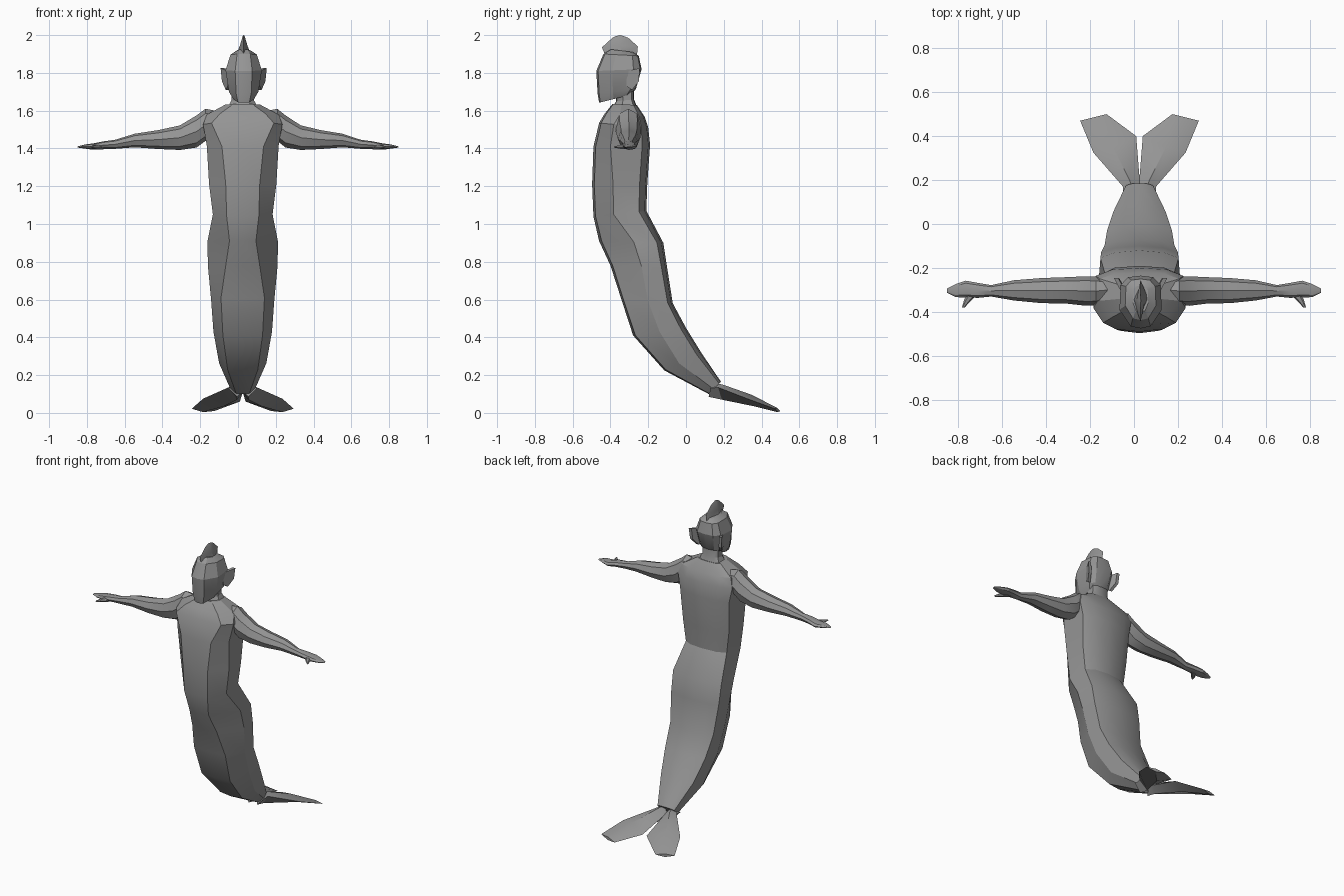
import bpy, bmesh, math
from mathutils import Vector

grey = bpy.data.materials.new("stone grey")
grey.diffuse_color = (0.3, 0.3, 0.3, 1)
CX = 0.025  # body midline


def finish(name, bm):
    bmesh.ops.remove_doubles(bm, verts=bm.verts, dist=0.0005)
    bmesh.ops.recalc_face_normals(bm, faces=bm.faces)
    me = bpy.data.meshes.new(name)
    bm.to_mesh(me)
    bm.free()
    me.materials.append(grey)
    ob = bpy.data.objects.new(name, me)
    bpy.context.collection.objects.link(ob)
    bpy.ops.object.select_all(action='DESELECT')
    ob.select_set(True)
    bpy.context.view_layer.objects.active = ob
    bpy.ops.object.shade_smooth_by_angle(angle=math.radians(25))
    return ob


def loft(name, rings):
    """Skin a list of equal-length point rings and cap both ends."""
    bm = bmesh.new()
    rows = [[bm.verts.new(p) for p in r] for r in rings]
    n = len(rows[0])
    for a, b in zip(rows, rows[1:]):
        for i in range(n):
            j = (i + 1) % n
            bm.faces.new((a[i], a[j], b[j], b[i]))
    bm.faces.new(rows[0])
    bm.faces.new(rows[-1])
    return finish(name, bm)


def section(front, back, w, fw, t1=0.38, t2=0.86, bw=0.6, bulge=0.04, x=CX):
    """Ten-sided ring between a front and a back point (y, z)."""
    f, b = Vector(front), Vector(back)
    half = [(0, 0), (fw, bulge), (w, t1), (w * 0.95, t2), (w * bw, 0.97), (0, 1)]
    pts = half + [(-u, t) for u, t in half[-2:0:-1]]
    return [(x + u, *(f.lerp(b, t))) for u, t in pts]


# Torso and tail, top to bottom: front point, back point, half width, front panel half width
loft("torso_and_tail", [
    section((-0.39, 1.635), (-0.26, 1.63), 0.09, 0.05),
    section((-0.43, 1.585), (-0.22, 1.57), 0.19, 0.12),
    section((-0.46, 1.535), (-0.20, 1.51), 0.21, 0.165, 0.3),
    section((-0.49, 1.41), (-0.19, 1.42), 0.19, 0.11, 0.3),
    section((-0.497, 1.21), (-0.205, 1.21), 0.178, 0.09),
    section((-0.49, 1.04), (-0.21, 1.07), 0.158, 0.085),
    section((-0.46, 0.91), (-0.12, 0.90), 0.187, 0.07, 0.54, 0.9),
    section((-0.40, 0.78), (-0.10, 0.77), 0.184, 0.09, 0.55, 0.9),
    section((-0.345, 0.61), (-0.07, 0.58), 0.167, 0.115, 0.52, 0.9),
    section((-0.28, 0.41), (0.0, 0.45), 0.155, 0.105, 0.5, 0.9),
    section((-0.115, 0.225), (0.08, 0.32), 0.125, 0.08, 0.4, 0.88),
    section((0.12, 0.10), (0.185, 0.165), 0.065, 0.035, 0.4, 0.85),
])

# Neck
loft("neck", [
    section((-0.395, 1.61), (-0.255, 1.61), 0.085, 0.04),
    section((-0.37, 1.65), (-0.275, 1.66), 0.06, 0.03),
    section((-0.37, 1.74), (-0.275, 1.74), 0.06, 0.03),
])

# Head, from the jaw up
HX = 0.03
loft("head", [
    section((-0.46, 1.642), (-0.29, 1.685), 0.055, 0.03, 0.45, 0.85, x=HX),
    section((-0.468, 1.69), (-0.265, 1.715), 0.078, 0.04, 0.4, 0.85, x=HX),
    section((-0.475, 1.81), (-0.235, 1.82), 0.096, 0.045, 0.35, 0.82, x=HX),
    section((-0.437, 1.90), (-0.25, 1.89), 0.07, 0.035, 0.35, 0.82, x=HX),
    section((-0.40, 1.925), (-0.28, 1.91), 0.035, 0.02, 0.35, 0.82, x=HX),
])

# Crest: wedge with a thin ridge
loft("crest", [
    [(HX + u, y, z) for u, y, z in ring] for ring in (
        [(0, -0.43, 1.90), (0.035, -0.34, 1.905), (0, -0.26, 1.89), (-0.035, -0.34, 1.905)],
        [(0, -0.445, 1.935), (0.02, -0.35, 1.945), (0, -0.255, 1.94), (-0.02, -0.35, 1.945)],
        [(0, -0.39, 1.985), (0.005, -0.35, 1.995), (0, -0.305, 1.985), (-0.005, -0.35, 1.995)],
        [(0, -0.37, 1.995), (0.001, -0.35, 2.0), (0, -0.33, 1.995), (-0.001, -0.35, 2.0)])
])

for s, side in ((-1, "left"), (1, "right")):
    # Ear: a flared plate
    outline = [(0.085, -0.315, 1.73), (0.085, -0.315, 1.81), (0.122, -0.245, 1.825),
               (0.115, -0.25, 1.755), (0.095, -0.285, 1.71)]
    loft(side + "_ear", [[(HX + s * (u + d), y, z) for u, y, z in outline] for d in (-0.02, 0)])

    # Arm: x, y centre, z centre, y radius, z radius
    path = [(0.14, -0.30, 1.53, 0.05, 0.07), (0.19, -0.305, 1.525, 0.065, 0.085),
            (0.235, -0.305, 1.49, 0.067, 0.085), (0.32, -0.302, 1.457, 0.06, 0.065),
            (0.43, -0.303, 1.447, 0.057, 0.05), (0.55, -0.302, 1.442, 0.046, 0.036),
            (0.65, -0.304, 1.422, 0.026, 0.024), (0.71, -0.302, 1.418, 0.034, 0.02),
            (0.765, -0.296, 1.41, 0.038, 0.017), (0.81, -0.303, 1.41, 0.03, 0.011),
            (0.85, -0.303, 1.408, 0.01, 0.003)]
    rings = []
    for x, y, z, ry, rz in path:
        mid = 0.02 * max(0, 1 - (x - 0.14) / 0.5)
        rings.append([(mid + s * x, y + ry * math.cos(a), z + rz * math.sin(a))
                      for a in (k * math.tau / 8 for k in range(8))])
    loft(side + "_arm", rings)

    # Thumb
    loft(side + "_thumb", [
        [(s * (x + r * math.cos(a)), y, 1.408 + h * math.sin(a))
         for a in (k * math.tau / 6 for k in range(6))]
        for x, y, r, h in ((0.725, -0.305, 0.025, 0.015), (0.755, -0.345, 0.018, 0.012),
                           (0.777, -0.38, 0.006, 0.004))])

    # Tail fluke: a tapering blade, each ring is outer edge, top ridge, inner edge, underside
    blade = [((0.075, 0.13, 0.13), (0.03, 0.15, 0.16), (-0.005, 0.17, 0.12), (0.03, 0.12, 0.085)),
             ((0.075, 0.17, 0.135), (0.045, 0.2, 0.148), (0.0, 0.21, 0.11), (0.03, 0.19, 0.07)),
             ((0.21, 0.325, 0.075), (0.12, 0.35, 0.095), (0.015, 0.40, 0.06), (0.1, 0.36, 0.035)),
             ((0.27, 0.47, 0.022), (0.21, 0.485, 0.025), (0.15, 0.50, 0.01), (0.21, 0.485, 0.004))]
    loft(side + "_fluke", [[(CX + s * x, y, max(z, 0)) for x, y, z in ring] for ring in blade])
